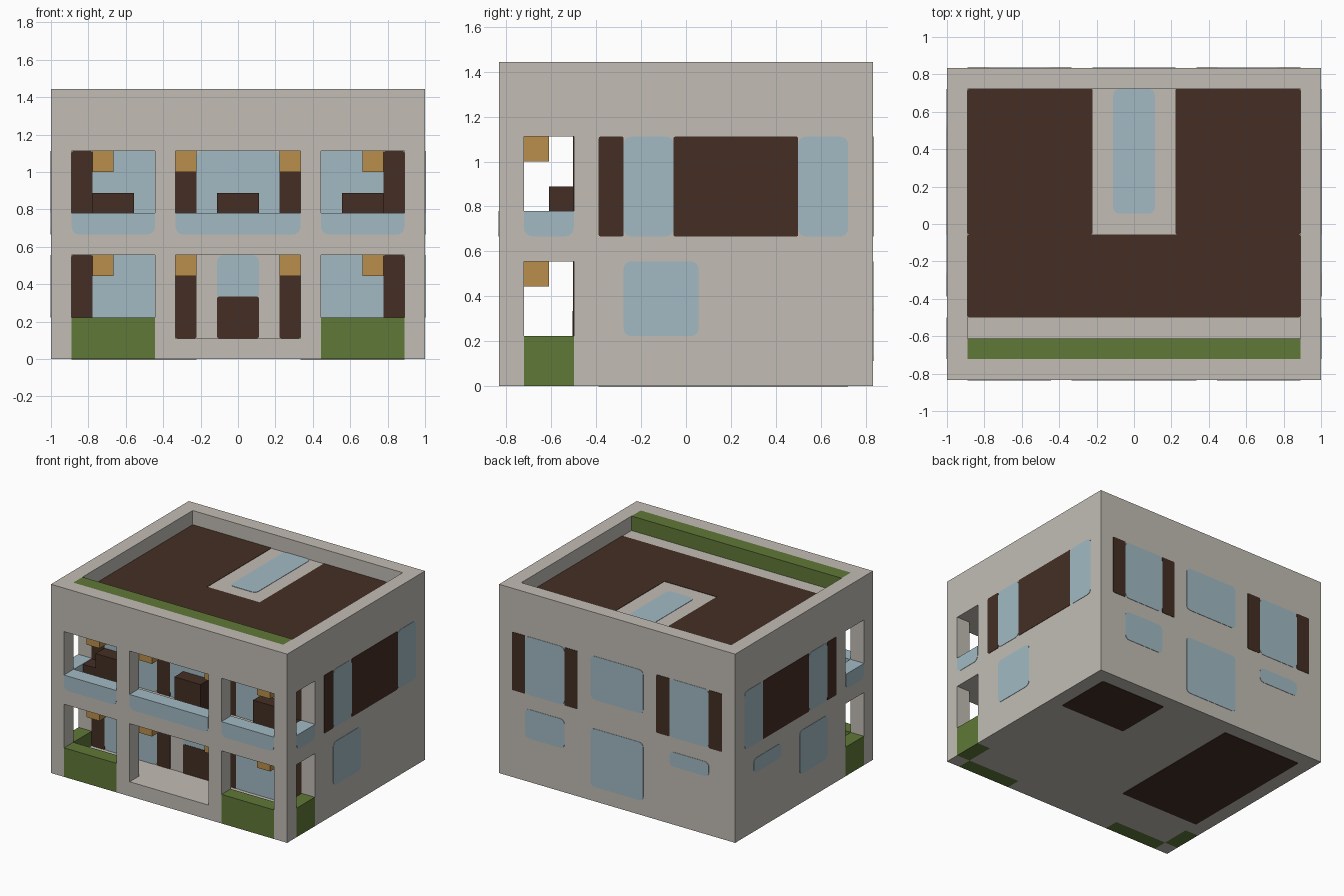
import bpy, bmesh
from mathutils import Vector

default_cube = bpy.data.objects.get("Cube")
if default_cube:
    bpy.data.objects.remove(default_cube, do_unlink=True)

U = 1 / 9      # building module
T = 0.025      # plate thickness in modules


def material(name, colour):
    m = bpy.data.materials.new(name)
    m.use_nodes = True
    rgba = (*colour, 1)
    m.diffuse_color = rgba
    m.node_tree.nodes["Principled BSDF"].inputs["Base Color"].default_value = rgba
    return m


STONE = material("pale_stone", (0.54, 0.51, 0.46))
GLASS = material("blue_glass", (0.36, 0.49, 0.55))
WOOD = material("dark_wood", (0.058, 0.028, 0.018))
HEDGE = material("hedge_green", (0.115, 0.188, 0.038))
AMBER = material("amber_lamp", (0.49, 0.27, 0.07))


def block(name, mat, x, y, z, axis=None, radius=0.0, low_only=False):
    """Box from ranges in modules; edges along one axis may be rounded."""
    lo, hi = (Vector(c) for c in zip(x, y, z))
    mid, size = (lo + hi) / 2, hi - lo
    bm = bmesh.new()
    bmesh.ops.create_cube(bm, size=1)
    for v in bm.verts:
        v.co = Vector(mid[i] + v.co[i] * size[i] for i in range(3)) * U
    if radius:
        edges = []
        for e in bm.edges:
            a, b = (v.co for v in e.verts)
            along = abs((b - a)[axis]) > 0.9 * (b - a).length
            if along and (not low_only or (a.z + b.z) / 2 < mid.z * U):
                edges.append(e)
        bmesh.ops.bevel(bm, geom=edges, offset=radius * U, segments=4,
                        profile=0.5, affect='EDGES')
    mesh = bpy.data.meshes.new(name)
    bm.to_mesh(mesh)
    bm.free()
    mesh.materials.append(mat)
    obj = bpy.data.objects.new(name, mesh)
    bpy.context.collection.objects.link(obj)
    return obj


def plate(name, mat, axis, at, out, u, v):
    """Thin panel lying on a plane, facing the direction out."""
    ranges = [u, v]
    ranges.insert(axis, tuple(sorted((at - out * T, at + out * T))))
    return block(name, mat, *ranges, axis, 0.3 if mat is GLASS else 0.07)


def flip(r, s):
    return tuple(sorted((r[0] * s, r[1] * s)))


# Main masses and floor slabs
WIDE, FRONT, WALK = (-9, 9), (-7.5, -6.5), (-6.5, -4.5)
block("house_core", STONE, WIDE, (-4.5, 7.5), (0, 12))
block("gallery_roof", STONE, WIDE, (-7.5, -4.5), (10, 12))
block("upper_gallery_floor", STONE, WIDE, (-7.5, -4.5), (5, 6))
block("lower_gallery_floor", STONE, (-8, 8), WALK, (0, 1))
block("entrance_step", STONE, (-3, 3), FRONT, (0, 1))
block("front_curb", STONE, WIDE, FRONT, (6, 7))
block("front_parapet", STONE, WIDE, FRONT, (12, 13))
block("back_parapet", STONE, WIDE, (6.5, 7.5), (12, 13))

# Parts repeated on both sides
for s, side in ((1, "left"), (-1, "right")):
    end = flip((8, 9), s)
    block(f"{side}_parapet", STONE, end, (-6.5, 6.5), (12, 13))
    block(f"{side}_corner_pillar", STONE, end, FRONT, (0, 10))
    block(f"{side}_inner_pillar", STONE, flip((3, 4), s), FRONT, (0, 10))
    block(f"{side}_side_curb", STONE, end, WALK, (6, 7))
    block(f"{side}_front_hedge", HEDGE, flip((4, 8), s), FRONT, (0, 2))
    block(f"{side}_side_hedge", HEDGE, end, WALK, (0, 2))

    # Glass balcony rails wrapped over the curbs
    block(f"{side}_front_rail", GLASS, flip((4, 8), s),
          (-7.5 - T, -6.5 + T), (6, 7 + T), 1, 0.35, True)
    block(f"{side}_side_rail", GLASS, flip((8 - T, 9 + T), s),
          (-6.5, -4.5), (6, 7 + T), 0, 0.35, True)

    # Hanging lamps on both storeys
    for top, storey in ((5, "lower"), (10, "upper")):
        for x in (2, 6):
            block(f"{side}_{storey}_lamp", AMBER, flip((x, x + 1), s),
                  (-6.5, -5.5), (top - 1, top))

        # Windows and shutters on the recessed front wall
        zr = (top - 4, top)
        plate(f"{side}_{storey}_front_window", GLASS, 1, -4.5, -1, flip((3, 7), s), zr)
        for x in (2, 7):
            plate(f"{side}_{storey}_front_shutter", WOOD, 1, -4.5, -1,
                  flip((x, x + 1), s), zr)

    # Balcony furniture
    block(f"{side}_balcony_bench", WOOD, flip((5, 7), s), (-5.5, -4.5), (6, 8))
    block(f"{side}_balcony_seat", WOOD, flip((7, 8), s), (-5.5, -4.5), (6, 7))

    # Side wall glazing
    for mat, a, b in ((WOOD, -3.5, -2.5), (GLASS, -2.5, -0.5),
                      (WOOD, -0.5, 4.5), (GLASS, 4.5, 6.5)):
        plate(f"{side}_side_upper_panel", mat, 0, 9 * s, s, (a, b), (6, 10))
    plate(f"{side}_side_lower_window", GLASS, 0, 9 * s, s, (-2.5, 0.5), (2, 5))

    # Back wall windows and shutters
    plate(f"{side}_back_window", GLASS, 1, 7.5, 1, flip((4, 7), s), (6, 10))
    for x in (3, 7):
        plate(f"{side}_back_shutter", WOOD, 1, 7.5, 1, flip((x, x + 1), s), (6, 10))

    # Wooden roof deck beside the skylight
    plate(f"{side}_roof_deck", WOOD, 2, 12, 1, flip((2, 8), s), (-0.5, 6.5))

# Middle of the front
block("middle_rail", GLASS, (-3, 3), (-7.5 - T, -6.5 + T), (6, 7 + T), 1, 0.35, True)
block("balcony_table", WOOD, (-1, 1), (-5.5, -4.5), (6, 8))
plate("balcony_window", GLASS, 1, -4.5, -1, (-2, 2), (6, 10))
plate("front_door_glass", GLASS, 1, -4.5, -1, (-1, 1), (2.8, 5))
plate("front_door", WOOD, 1, -4.5 - T, -1, (-1, 1), (1, 3))

# Remaining back and side windows
plate("back_upper_window", GLASS, 1, 7.5, 1, (-2, 2), (7, 10))
plate("back_lower_window", GLASS, 1, 7.5, 1, (-2, 2), (1, 5))
plate("back_kitchen_window", GLASS, 1, 7.5, 1, (4, 7), (3, 5))
plate("back_bath_window", GLASS, 1, 7.5, 1, (-7, -4), (4, 5))
plate("right_small_window", GLASS, 0, -9, -1, (2.5, 5.5), (4, 5))

# Roof terrace
plate("front_roof_deck", WOOD, 2, 12, 1, (-8, 8), (-4.5, -0.5))
plate("skylight", GLASS, 2, 12, 1, (-1, 1), (0.5, 6.5))
block("roof_hedge", HEDGE, (-8, 8), (-6.5, -5.5), (12, 13))

# Wooden panels under the house
plate("small_floor_panel", WOOD, 2, 0, -1, (3, 8), (2.5, 6.5))
plate("large_floor_panel", WOOD, 2, 0, -1, (-8, -2), (-3.5, 6.5))
